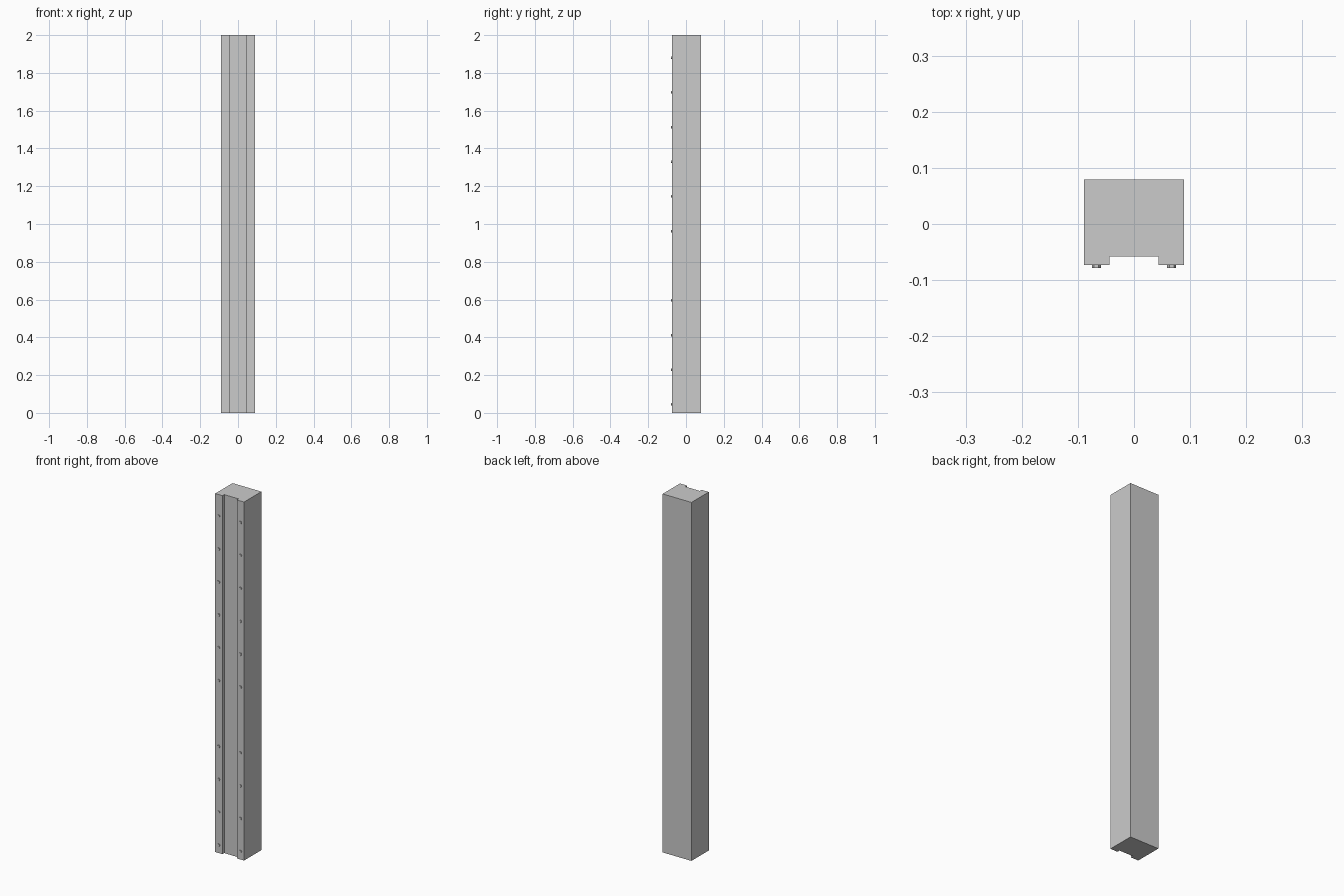
import bpy
import bmesh
from math import pi
from mathutils import Matrix, Vector

cube = bpy.data.objects.get("Cube")
if cube:
    bpy.data.objects.remove(cube, do_unlink=True)

HEIGHT = 2.0
HALF_WIDTH = 0.089
BACK, FRONT, GROOVE = 0.079, -0.0735, -0.058
GROOVE_HALF = 0.044
BOLT_X, BOLT_RADIUS, BOLT_OUT = 0.067, 0.008, 0.005
BOLT_START, BOLT_STEP = 0.045, 0.1835

grey = bpy.data.materials.new("plain grey")
grey.use_nodes = True
colour = (0.6, 0.6, 0.6, 1)
grey.diffuse_color = colour
grey.node_tree.nodes["Principled BSDF"].inputs["Base Color"].default_value = colour


def finish(bm, name):
    bmesh.ops.recalc_face_normals(bm, faces=bm.faces)
    mesh = bpy.data.meshes.new(name)
    bm.to_mesh(mesh)
    bm.free()
    mesh.materials.append(grey)
    obj = bpy.data.objects.new(name, mesh)
    bpy.context.collection.objects.link(obj)
    return obj


# Post: a grooved profile pulled upwards
half = [(HALF_WIDTH, BACK), (HALF_WIDTH, FRONT), (GROOVE_HALF, FRONT), (GROOVE_HALF, GROOVE)]
profile = half + [(-x, y) for x, y in reversed(half)]
bm = bmesh.new()
base = bm.faces.new([bm.verts.new((x, y, 0)) for x, y in profile])
pulled = bmesh.ops.extrude_face_region(bm, geom=[base], use_keep_orig=True)
top = [v for v in pulled["geom"] if isinstance(v, bmesh.types.BMVert)]
bmesh.ops.translate(bm, verts=top, vec=Vector((0, 0, HEIGHT)))
finish(bm, "grooved_post")

# Hexagonal bolt heads down both flanges, with one row left out
for side, x in (("left", BOLT_X), ("right", -BOLT_X)):
    bm = bmesh.new()
    for row in range(11):
        if row == 4:
            continue
        place = Matrix.Translation((x, FRONT - BOLT_OUT / 2, BOLT_START + row * BOLT_STEP))
        bmesh.ops.create_cone(bm, cap_ends=True, segments=6, radius1=BOLT_RADIUS,
                              radius2=BOLT_RADIUS, depth=BOLT_OUT,
                              matrix=place @ Matrix.Rotation(pi / 2, 4, "X") @ Matrix.Rotation(pi / 2, 4, "Z"))
    finish(bm, side + "_bolt_heads")
